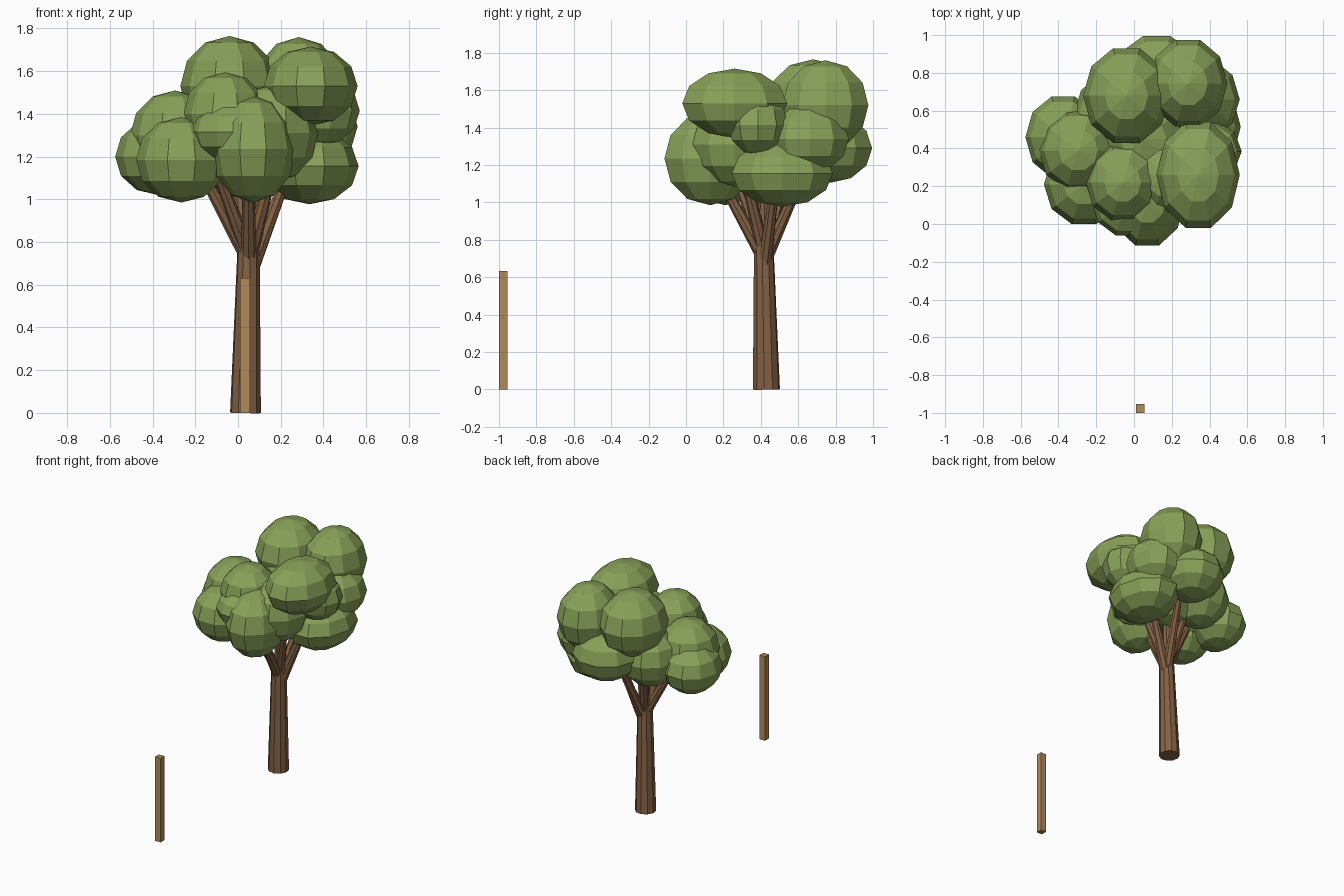
import bpy, math
from mathutils import Vector


def material(name, rgb):
    m = bpy.data.materials.new(name)
    m.diffuse_color = (*rgb, 1)
    return m


LEAF = material("leaf green", (0.25, 0.355, 0.098))
BARK = material("bark brown", (0.235, 0.122, 0.058))
WOOD = material("post wood", (0.44, 0.255, 0.105))


def finish(name, mat):
    ob = bpy.context.object
    ob.name = name
    ob.data.materials.append(mat)
    return ob


def limb(name, a, b, r1, r2, sides):
    """Tapered cylinder from a to b."""
    a, b = Vector(a), Vector(b)
    d = b - a
    bpy.ops.mesh.primitive_cone_add(vertices=sides, radius1=r1, radius2=r2,
                                    depth=d.length, location=(a + b) / 2,
                                    rotation=d.to_track_quat('Z', 'Y').to_euler())
    return finish(name, BARK)


# Foliage clumps: centre, then half sizes
clumps = {
    "top": ((-0.04, 0.68, 1.53), (0.23, 0.25, 0.235)),
    "top_back_right": ((0.285, 0.745, 1.52), (0.21, 0.23, 0.24)),
    "top_front_right": ((0.34, 0.26, 1.53), (0.22, 0.28, 0.185)),
    "upper_front": ((-0.06, 0.22, 1.40), (0.195, 0.20, 0.195)),
    "low_front": ((0.07, 0.13, 1.235), (0.20, 0.245, 0.25)),
    "low_front_left": ((-0.265, 0.21, 1.185), (0.212, 0.21, 0.20)),
    "low_left": ((-0.375, 0.46, 1.20), (0.20, 0.215, 0.18)),
    "mid_left": ((-0.295, 0.39, 1.30), (0.21, 0.21, 0.21)),
    "low_right": ((0.335, 0.515, 1.155), (0.23, 0.27, 0.178)),
    "mid_right": ((0.355, 0.66, 1.34), (0.205, 0.21, 0.185)),
    "side_right": ((0.38, 0.385, 1.415), (0.19, 0.16, 0.165)),
    "mid_back": ((0.12, 0.77, 1.29), (0.235, 0.225, 0.185)),
    "mid_back_left": ((-0.11, 0.58, 1.26), (0.21, 0.21, 0.21)),
    "mid_front_right": ((0.165, 0.26, 1.31), (0.21, 0.225, 0.23)),
    "front_fill": ((-0.04, 0.12, 1.315), (0.185, 0.18, 0.135)),
    "core": ((0.05, 0.45, 1.28), (0.24, 0.24, 0.24)),
}
for name, (c, r) in clumps.items():
    bpy.ops.mesh.primitive_uv_sphere_add(segments=10, ring_count=6, radius=1, location=c,
                                         rotation=(0, 0, math.pi / 2))
    ob = finish("foliage_" + name, LEAF)
    # turned so ring corners lie on x; flats on y fall short of full radius
    ob.scale = (r[1] / math.sin(math.radians(72)), r[0], r[2])

# Trunk
limb("trunk", (0.035, 0.43, 0), (0.05, 0.415, 0.80), 0.073, 0.052, 10)

# Branches fan out from the trunk top: start height and tip
branches = [(0.72, (-0.22, 0.36, 1.22)), (0.74, (-0.13, 0.24, 1.22)),
            (0.70, (0.05, 0.13, 1.22)), (0.64, (0.27, 0.49, 1.22)),
            (0.68, (0.13, 0.67, 1.25)), (0.72, (0.19, 0.29, 1.25)),
            (0.72, (-0.04, 0.57, 1.25)), (0.72, (0.05, 0.42, 1.28))]
for i, (z, tip) in enumerate(branches):
    limb("branch_%d" % (i + 1), (0.05, 0.418, z), tip, 0.038, 0.022, 8)

# Separate square post in front
bpy.ops.mesh.primitive_cube_add(size=1, location=(0.033, -0.977, 0.316))
finish("post", WOOD).scale = (0.046, 0.046, 0.632)
